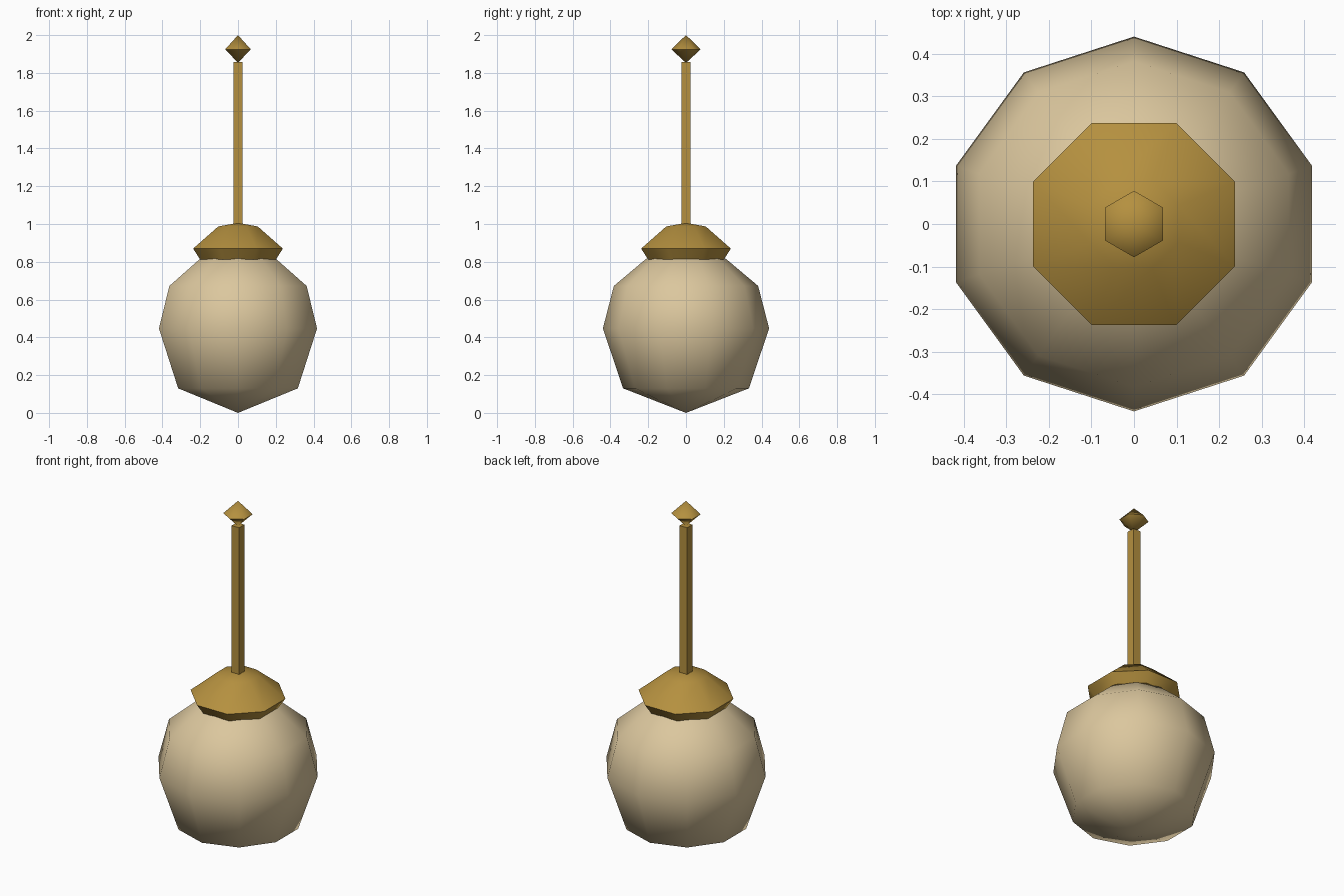
import bpy, bmesh, math

if "Cube" in bpy.data.objects:
    bpy.data.objects.remove(bpy.data.objects["Cube"])

def material(name, rgb):
    m = bpy.data.materials.new(name)
    m.diffuse_color = (*rgb, 1)
    m.use_nodes = True
    m.node_tree.nodes["Principled BSDF"].inputs["Base Color"].default_value = m.diffuse_color
    return m

CREAM = material("cream", (0.71, 0.57, 0.34))
GOLD = material("gold", (0.46, 0.28, 0.05))

def lathe(name, profile, sides, turn, mat, angle):
    """Revolve (radius, height) points round z; zero radius makes a pole."""
    bm = bmesh.new()
    rings = []
    for r, z in profile:
        if r == 0:
            rings.append([bm.verts.new((0, 0, z))] * sides)
        else:
            rings.append([bm.verts.new((r * math.cos(turn + math.tau * i / sides),
                                        r * math.sin(turn + math.tau * i / sides), z))
                          for i in range(sides)])
    for a, b in zip(rings, rings[1:]):
        for i in range(sides):
            j = (i + 1) % sides
            corners = list(dict.fromkeys((a[i], a[j], b[j], b[i])))
            bm.faces.new(corners)
    bmesh.ops.recalc_face_normals(bm, faces=bm.faces[:])
    me = bpy.data.meshes.new(name)
    bm.to_mesh(me)
    bm.free()
    me.materials.append(mat)
    ob = bpy.data.objects.new(name, me)
    bpy.context.collection.objects.link(ob)
    bpy.ops.object.select_all(action='DESELECT')
    bpy.context.view_layer.objects.active = ob
    ob.select_set(True)
    bpy.ops.object.shade_smooth_by_angle(angle=math.radians(angle))
    return ob

# round ten-sided body resting on its lower point
lathe("round_body", [(0, 0), (0.333, 0.13), (0.44, 0.447), (0.382, 0.672),
                     (0.212, 0.815), (0, 0.875)], 10, math.pi / 2, CREAM, 70)

# eight-sided collar with a flared rim
lathe("collar", [(0, 0.813), (0.218, 0.813), (0.257, 0.87), (0.113, 0.987),
                 (0, 1.006)], 8, math.pi / 8, GOLD, 50)

# square upright rod
lathe("rod", [(0, 0.95), (0.034, 0.95), (0.034, 1.858), (0, 1.858)],
      4, math.pi / 4, GOLD, 30)

# six-sided double-pointed finial
lathe("finial", [(0, 1.853), (0.078, 1.925), (0, 2.0)], 6, math.pi / 2, GOLD, 50)
